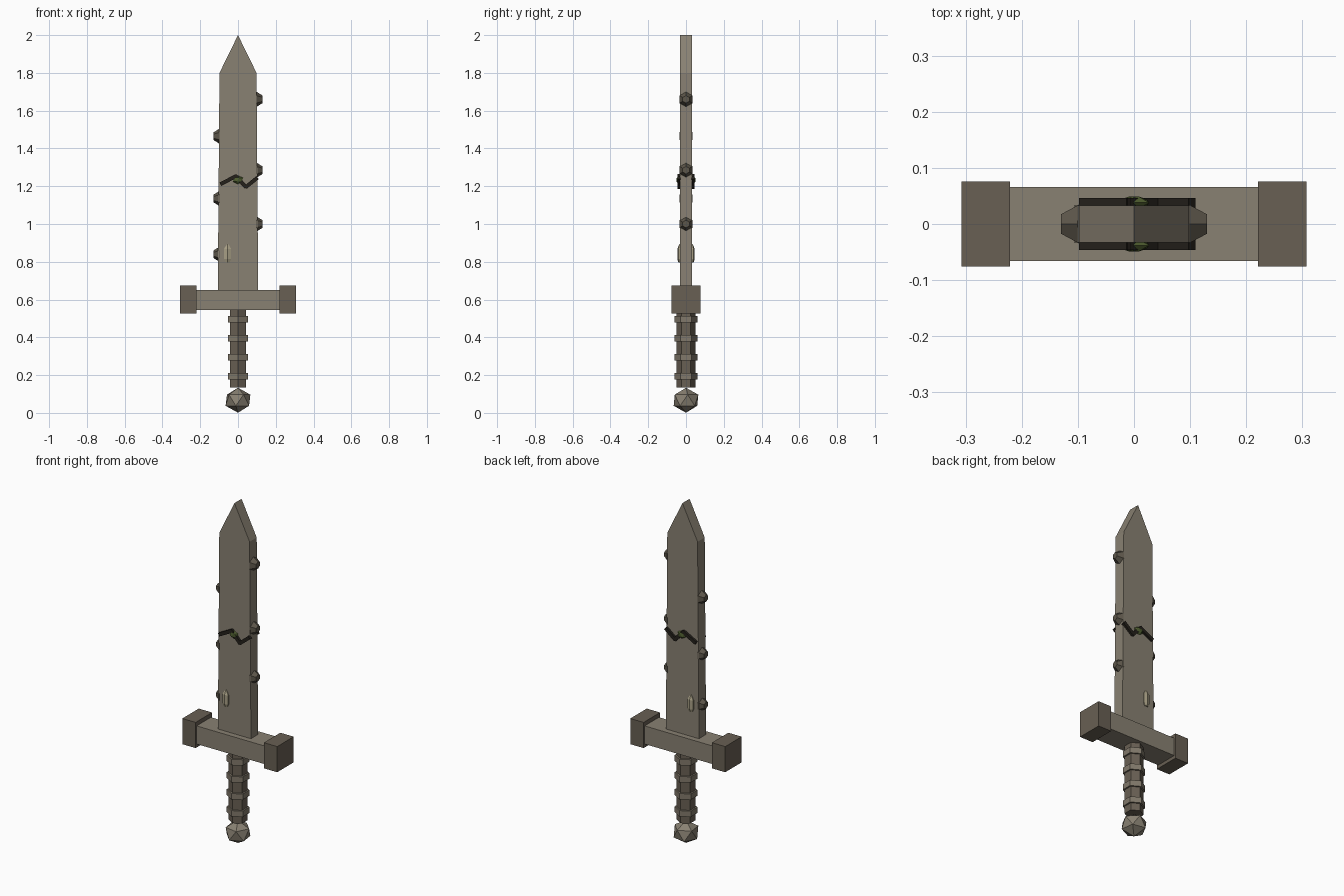
import bpy, bmesh
from math import radians, atan2, hypot
from mathutils import Matrix, Vector

if "Cube" in bpy.data.objects:
    bpy.data.objects.remove(bpy.data.objects["Cube"])


def mat(name, r, g, b):
    m = bpy.data.materials.new(name)
    m.diffuse_color = (r, g, b, 1)
    m.use_nodes = True
    m.node_tree.nodes["Principled BSDF"].inputs["Base Color"].default_value = m.diffuse_color
    return m


STONE = mat("stone", .25, .22, .17)
DARK = mat("dark_stone", .14, .116, .087)
RING = mat("ring_stone", .22, .19, .145)
SPIKE = mat("spike_stone", .11, .095, .07)
CRACK = mat("crack", .018, .015, .011)
MOSS = mat("moss", .08, .115, .03)
PALE = mat("pale_stone", .38, .34, .23)


def finish(name, bm, material):
    bmesh.ops.recalc_face_normals(bm, faces=bm.faces)
    me = bpy.data.meshes.new(name)
    bm.to_mesh(me)
    bm.free()
    me.materials.append(material)
    ob = bpy.data.objects.new(name, me)
    bpy.context.collection.objects.link(ob)
    return ob


def box(name, centre, size, material, turn=0):
    bm = bmesh.new()
    m = Matrix.Translation(centre) @ Matrix.Rotation(turn, 4, 'Y') @ Matrix.Diagonal((*size, 1))
    bmesh.ops.create_cube(bm, size=1, matrix=m)
    return finish(name, bm, material)


def cone(name, centre, r1, r2, depth, material, rot=Matrix()):
    bm = bmesh.new()
    bmesh.ops.create_cone(bm, cap_ends=True, segments=6, radius1=r1, radius2=r2,
                          depth=depth, matrix=Matrix.Translation(centre) @ rot)
    return finish(name, bm, material)


def ball(name, centre, size, material, rot=Matrix()):
    bm = bmesh.new()
    m = Matrix.Translation(centre) @ rot @ Matrix.Diagonal((*size, 1))
    bmesh.ops.create_icosphere(bm, subdivisions=1, radius=1, matrix=m)
    return finish(name, bm, material)


# Blade: pointed profile extruded through its thickness
bm = bmesh.new()
outline = [(-.107, .64), (.107, .64), (.098, 1.8), (0, 2), (-.098, 1.8)]
face = bm.faces.new([bm.verts.new((x, -.033, z)) for x, z in outline])
ext = bmesh.ops.extrude_face_region(bm, geom=[face])
bmesh.ops.translate(bm, vec=(0, .066, 0),
                    verts=[v for v in ext["geom"] if isinstance(v, bmesh.types.BMVert)])
finish("blade", bm, STONE)

# Guard with heavier end blocks
box("guard", (0, 0, .598), (.45, .132, .106), STONE)
for s, side in ((-1, "left"), (1, "right")):
    box(f"guard_end_{side}", (s * .264, 0, .6), (.086, .152, .15), DARK)

# Six-sided grip, rings and faceted pommel
cone("grip", (0, 0, .345), .05, .05, .42, DARK)
for i in range(4):
    cone(f"grip_ring_{i + 1}", (0, 0, .195 + i * .1), .06, .06, .034, RING)
ball("pommel", (0, 0, .067), (.074, .074, .066), STONE, Matrix.Rotation(radians(8), 4, 'Z'))

# Studs along both cutting edges
for s, heights in ((1, (1.0, 1.285, 1.66)), (-1, (.84, 1.135, 1.465))):
    turn = Matrix.Rotation(s * radians(90), 4, 'Y') @ Matrix.Rotation(radians(90), 4, 'Z')
    for z in heights:
        cone(f"edge_stud_{z}", (s * .114, 0, z), .04, .02, .032, SPIKE, turn)

# Zigzag crack, moss and pale chip, repeated on both faces
zigzag = [(-.09, 1.212), (-.012, 1.253), (.042, 1.196), (.1, 1.243)]
for s, side in ((-1, "front"), (1, "back")):
    for i, ((x0, z0), (x1, z1)) in enumerate(zip(zigzag, zigzag[1:])):
        box(f"crack_{side}_{i + 1}", ((x0 + x1) / 2, s * .037, (z0 + z1) / 2),
            (hypot(x1 - x0, z1 - z0) + .008, .018, .02), CRACK, atan2(z0 - z1, x1 - x0))
    ball(f"moss_{side}", (0, s * .038, 1.234), (.03, .013, .023), MOSS)

    bm = bmesh.new()
    rings = [(.012, .797), (.022, .815), (.022, .868), (.003, .895)]
    for (r1, z0), (r2, z1) in zip(rings, rings[1:]):
        m = Matrix.Translation((-.055, s * .033, (z0 + z1) / 2)) @ Matrix.Diagonal((1, .6, 1, 1))
        bmesh.ops.create_cone(bm, cap_ends=False, segments=6, radius1=r1, radius2=r2,
                              depth=z1 - z0, matrix=m)
    bmesh.ops.remove_doubles(bm, verts=bm.verts, dist=.0005)
    bmesh.ops.holes_fill(bm, edges=bm.edges, sides=6)
    finish(f"pale_chip_{side}", bm, PALE)
